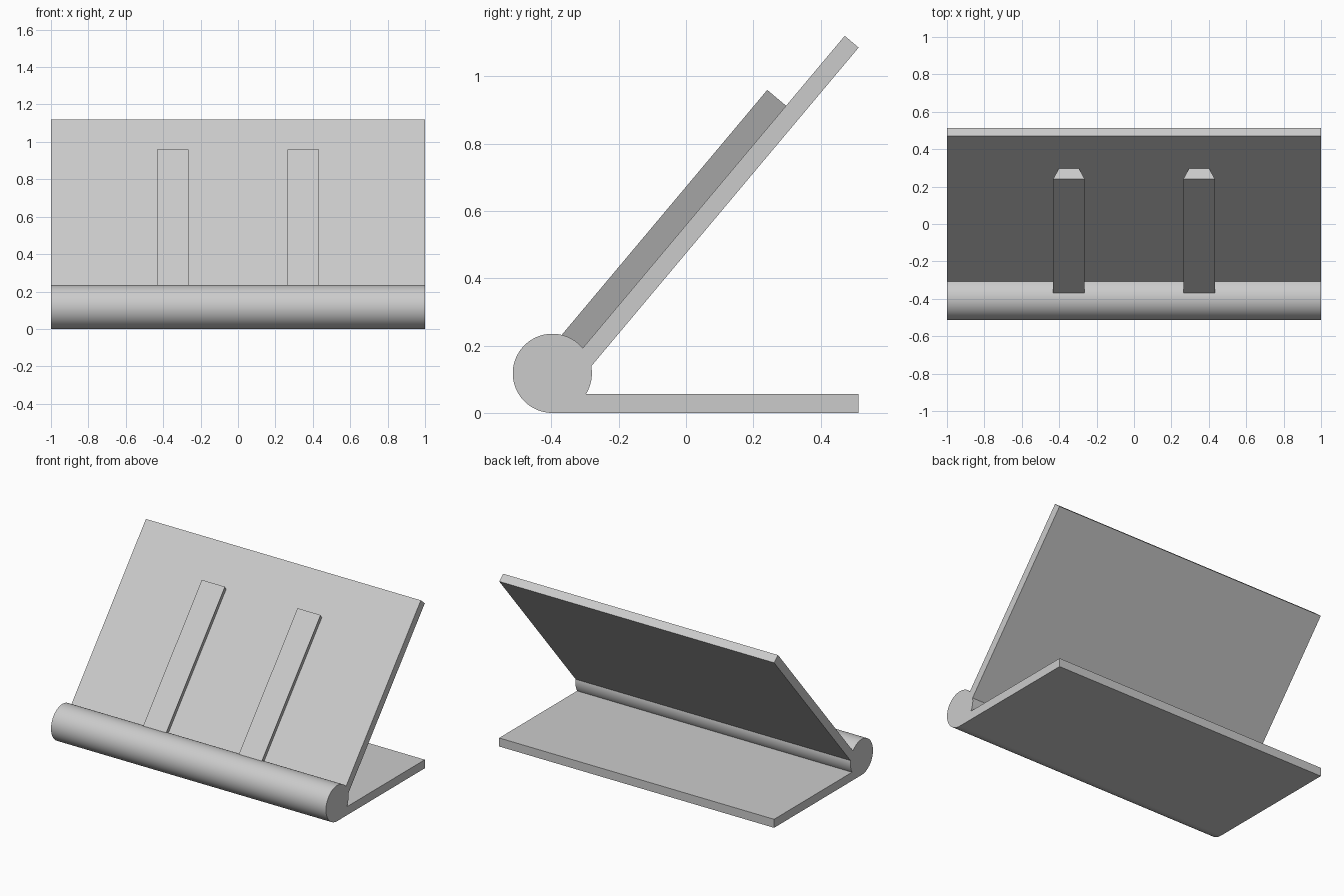
import bpy
import bmesh
from math import asin, cos, radians, sin, sqrt
from mathutils import Vector

if "Cube" in bpy.data.objects:
    bpy.data.objects.remove(bpy.data.objects["Cube"], do_unlink=True)

grey = bpy.data.materials.new("plain grey")
grey.use_nodes = True
colour = (0.6, 0.6, 0.6, 1)
grey.diffuse_color = colour
grey.node_tree.nodes["Principled BSDF"].inputs["Base Color"].default_value = colour

# Main dimensions, with the side profile in (y, z)
R = 0.1175                          # roll radius
CENTRE = Vector((-0.397, R))        # roll axis
TILT = radians(50)                  # lean of the back rest
ALONG = Vector((cos(TILT), sin(TILT)))
OUT = Vector((-sin(TILT), cos(TILT)))
FRONT, BACK, REST_END = -0.021, -0.075, 1.326
BASE_TOP, BASE_END = 0.056, 0.513
RIB_OUT, RIB_START, RIB_END = 0.052, 0.07, 1.055


def on_rest(along, out):
    """Point in the side plane, measured from the roll along the back rest."""
    return CENTRE + ALONG * along + OUT * out


def arc(start, end, steps):
    angles = [start + (end - start) * i / steps for i in range(steps + 1)]
    return [CENTRE + Vector((cos(a), sin(a))) * R for a in angles]


def prism(name, left, right):
    """Solid between two matching rings of 3D points."""
    bm = bmesh.new()
    a = [bm.verts.new(p) for p in left]
    b = [bm.verts.new(p) for p in right]
    bm.faces.new(a)
    bm.faces.new(b[::-1])
    for i in range(len(a)):
        j = (i + 1) % len(a)
        bm.faces.new((a[i], b[i], b[j], a[j]))
    bmesh.ops.recalc_face_normals(bm, faces=bm.faces)
    mesh = bpy.data.meshes.new(name)
    bm.to_mesh(mesh)
    bm.free()
    mesh.materials.append(grey)
    obj = bpy.data.objects.new(name, mesh)
    bpy.context.collection.objects.link(obj)
    return obj


# Stand body: front roll, flat base and leaning back rest as one section
front_angle = TILT + asin(FRONT / R)
back_angle = TILT + asin(BACK / R)
base_angle = asin((BASE_TOP - R) / R)
section = arc(front_angle, radians(270), 56)
section += [Vector((BASE_END, 0)), Vector((BASE_END, BASE_TOP))]
section += arc(base_angle, back_angle, 12)
section += [on_rest(REST_END, BACK), on_rest(REST_END, FRONT)]
body = prism("stand_body", [(-1, p.x, p.y) for p in section],
             [(1, p.x, p.y) for p in section])

bpy.ops.object.select_all(action="DESELECT")
body.select_set(True)
bpy.context.view_layer.objects.active = body
bpy.ops.object.shade_smooth_by_angle(angle=radians(20))

# Dovetail ribs: wide at the outer face, narrow against the back rest
for name, side in (("left_rib", 1), ("right_rib", -1)):
    rings = []
    for along in (RIB_START, RIB_END):
        ring = []
        for out, half in ((FRONT, 0.0535), (RIB_OUT, 0.084)):
            p = on_rest(along, out)
            ends = (-half, half) if out == FRONT else (half, -half)
            ring += [(side * 0.348 + e, p.x, p.y) for e in ends]
        rings.append(ring)
    prism(name, *rings)
